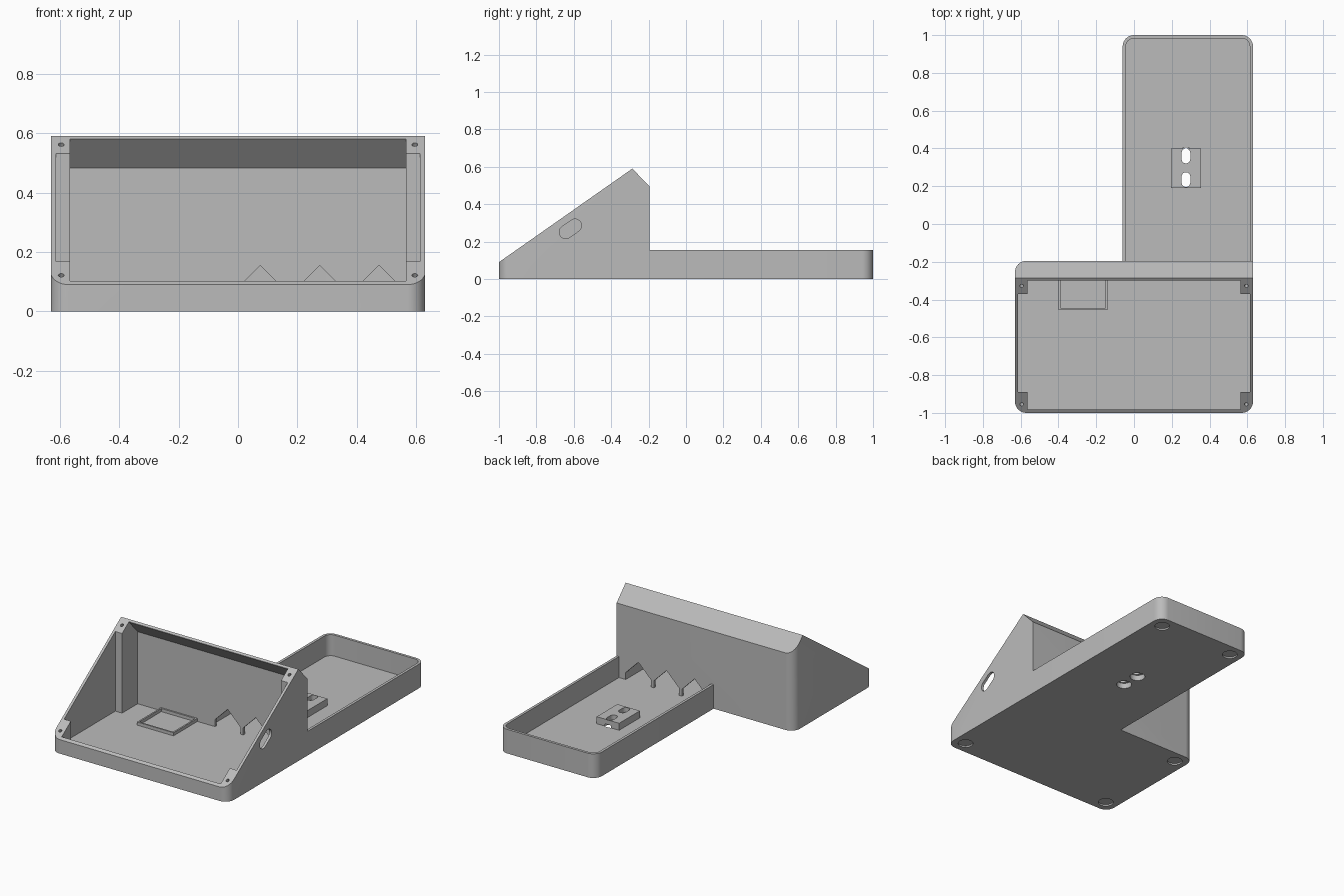
import bpy, bmesh
from math import pi, cos, sin, atan2
from mathutils import Matrix

if "Cube" in bpy.data.objects:
    bpy.data.objects.remove(bpy.data.objects["Cube"], do_unlink=True)

grey = bpy.data.materials.new("light grey plastic")
grey.use_nodes = True
COLOUR = (0.5, 0.5, 0.5, 1)
grey.diffuse_color = COLOUR
grey.node_tree.nodes["Principled BSDF"].inputs["Base Color"].default_value = COLOUR

AXES = {"x": lambda p, q, t: (t, p, q),
        "y": lambda p, q, t: (p, t, q),
        "z": lambda p, q, t: (p, q, t)}


def prism(name, outline, axis, start, end):
    """Solid made by extruding a flat outline along one axis."""
    bm = bmesh.new()
    place = AXES[axis]
    low = [bm.verts.new(place(p, q, start)) for p, q in outline]
    high = [bm.verts.new(place(p, q, end)) for p, q in outline]
    bm.faces.new(low)
    bm.faces.new(high)
    n = len(outline)
    for i in range(n):
        j = (i + 1) % n
        bm.faces.new((low[i], low[j], high[j], high[i]))
    bmesh.ops.recalc_face_normals(bm, faces=bm.faces)
    mesh = bpy.data.meshes.new(name)
    bm.to_mesh(mesh)
    bm.free()
    mesh.materials.append(grey)
    obj = bpy.data.objects.new(name, mesh)
    bpy.context.collection.objects.link(obj)
    return obj


def rounded(x0, x1, y0, y1, radii, steps=8):
    """Rectangle outline; radii run from lower left, counter-clockwise."""
    corners = ((x0, y0, 1, 1), (x1, y0, -1, 1), (x1, y1, -1, -1), (x0, y1, 1, -1))
    pts = []
    for k, ((x, y, sx, sy), r) in enumerate(zip(corners, radii)):
        if r == 0:
            pts.append((x, y))
            continue
        for i in range(steps + 1):
            a = pi + (k + i / steps) * pi / 2
            pts.append((x + sx * r + r * cos(a), y + sy * r + r * sin(a)))
    return pts


def circle(x, y, r, n=32):
    return [(x + r * cos(2 * pi * i / n), y + r * sin(2 * pi * i / n)) for i in range(n)]


def boolean(obj, tool, operation="DIFFERENCE"):
    mod = obj.modifiers.new("cut", "BOOLEAN")
    mod.operation, mod.solver, mod.object = operation, "EXACT", tool
    bpy.ops.object.select_all(action="DESELECT")
    bpy.context.view_layer.objects.active = obj
    obj.select_set(True)
    bpy.ops.object.modifier_apply(modifier=mod.name)
    bpy.data.objects.remove(tool, do_unlink=True)


def cut(obj, *args):
    boolean(obj, prism("cutter", *args))


HALF, FRONT, BACK, END = 0.63, -1.0, -0.195, 1.0
WALL, FLOOR, R = 0.017, 0.02, 0.06
RIDGE_Y, RIDGE_Z, LIP = -0.287, 0.59, 0.09
TRAY_X, TRAY_Z = -0.06, 0.155
tilt = atan2(RIDGE_Z - LIP, RIDGE_Y - FRONT)

# Sloped case: wedge profile trimmed to a rounded plan
case = prism("sloped_case", [(FRONT, 0), (FRONT, LIP), (RIDGE_Y, RIDGE_Z),
                             (BACK, 0.495), (BACK, 0)], "x", -HALF, HALF)
plan = rounded(-HALF, HALF, FRONT, BACK, (R, R, 0, R))
boolean(case, prism("cutter", plan, "z", -0.1, 1), "INTERSECT")

# Case cavity, leaving a screw post in each corner
inner_back = BACK - WALL
cut(case, [(FRONT + WALL, FLOOR), (FRONT + WALL, 0.8), (-0.3, 0.8), (-0.3, 0.578),
           (inner_back, 0.483), (inner_back, FLOOR)], "x", -0.565, 0.565)
cut(case, rounded(-HALF + WALL, HALF - WALL, -0.89, -0.37, (0, 0, 0, 0)), "z", FLOOR, 0.8)

# Screw holes square to the slope
for x in (-0.595, 0.595):
    for y in (-0.955, -0.328):
        z = LIP + (y - FRONT) * (RIDGE_Z - LIP) / (RIDGE_Y - FRONT)
        hole = prism("cutter", circle(0, 0, 0.01, 16), "z", -0.05, 0.05)
        hole.data.transform(Matrix.Translation((x, y, z)) @ Matrix.Rotation(tilt, 4, "X"))
        boolean(case, hole)

# Slanted cable slot through the left wall
slot = prism("cutter", rounded(-0.065, 0.065, -0.035, 0.035, [0.035] * 4), "x", 0.58, 0.7)
slot.data.transform(Matrix.Translation((0, -0.618, 0.268)) @ Matrix.Rotation(tilt, 4, "X"))
boolean(case, slot)

# Peaked openings from the case into the tray
for x in (0.075, 0.275, 0.475):
    w = 0.09
    cut(case, [(x - w, FLOOR), (x + w, FLOOR), (x + w, TRAY_Z - w), (x, TRAY_Z),
               (x - w, TRAY_Z - w)], "y", -0.25, -0.15)

# Long tray, open towards the case
tray = prism("long_tray", rounded(TRAY_X, HALF, BACK, END, (0, 0, R, R)), "z", 0, TRAY_Z)
r = R - WALL
cut(tray, rounded(TRAY_X + WALL, HALF - WALL, BACK - 0.1, END - WALL, (0, 0, r, r)),
    "z", FLOOR, 0.3)

# Mounting block with two slots, counterbored from below
block = prism("mounting_block", rounded(0.195, 0.355, 0.19, 0.4, (0, 0, 0, 0)),
              "z", FLOOR, 0.065)
for y in (0.235, 0.36):
    for part in (block, tray):
        cut(part, circle(0.275, y, 0.045), "z", -0.1, 0.035)
    cut(block, rounded(0.252, 0.298, y - 0.039, y + 0.039, [0.023] * 4), "z", -0.1, 0.2)

# Shallow round foot recesses underneath
for part, x, y in ((case, -0.55, -0.92), (case, 0.55, -0.92), (case, -0.55, -0.275),
                   (tray, 0.55, 0.92), (tray, 0.02, 0.92)):
    cut(part, circle(x, y, 0.045), "z", -0.1, 0.01)

# Raised locating frame on the case floor
frame = prism("floor_frame", rounded(-0.4, -0.14, -0.455, inner_back, (0, 0, 0, 0)),
              "z", FLOOR, 0.04)
cut(frame, rounded(-0.39, -0.15, -0.445, inner_back - 0.01, (0, 0, 0, 0)), "z", -0.1, 0.2)

# Smooth curves, sharp edges
for obj in (case, tray, block, frame):
    bpy.ops.object.select_all(action="DESELECT")
    bpy.context.view_layer.objects.active = obj
    obj.select_set(True)
    bpy.ops.object.shade_smooth_by_angle(angle=pi / 6)
